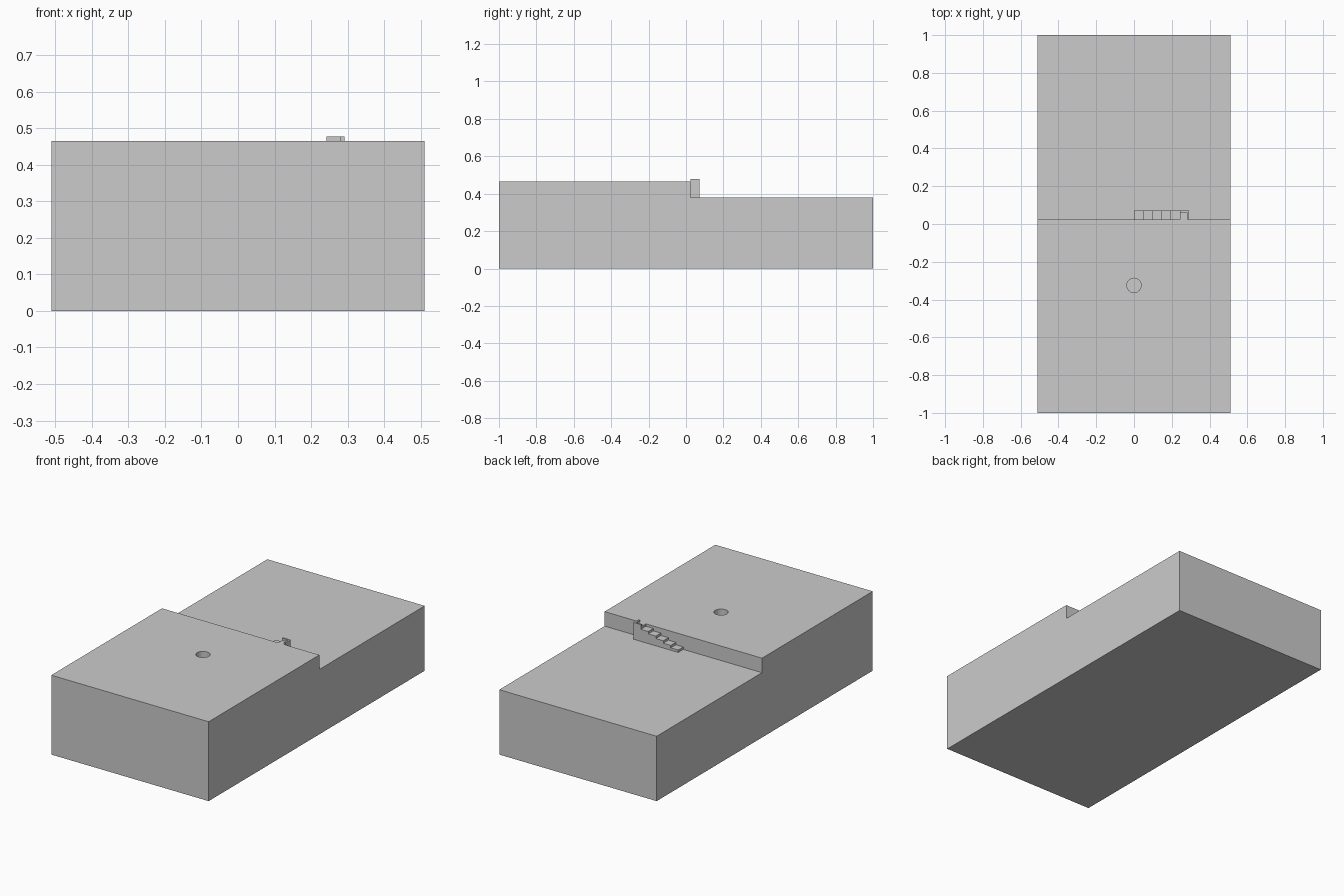
import bpy, bmesh

if "Cube" in bpy.data.objects:
    bpy.data.objects.remove(bpy.data.objects["Cube"])

Y_STEP, Z_LOW, Z_HIGH = 0.025, 0.38, 0.465


def extrude_profile(name, points, offset):
    """Solid prism from a planar outline pushed along offset."""
    bm = bmesh.new()
    face = bm.faces.new([bm.verts.new(p) for p in points])
    new = bmesh.ops.extrude_face_region(bm, geom=[face])["geom"]
    verts = [v for v in new if isinstance(v, bmesh.types.BMVert)]
    bmesh.ops.translate(bm, verts=verts, vec=offset)
    bmesh.ops.recalc_face_normals(bm, faces=bm.faces)
    mesh = bpy.data.meshes.new(name)
    bm.to_mesh(mesh)
    bm.free()
    obj = bpy.data.objects.new(name, mesh)
    bpy.context.collection.objects.link(obj)
    return obj


# Two-level base block
side = [(-1, 0), (1, 0), (1, Z_LOW), (Y_STEP, Z_LOW), (Y_STEP, Z_HIGH), (-1, Z_HIGH)]
block = extrude_profile("terraced_block", [(-0.51, y, z) for y, z in side], (1.02, 0, 0))

# Round hole in the upper level
depth = 0.085
bpy.ops.mesh.primitive_cylinder_add(vertices=32, radius=0.038, depth=depth * 2,
                                    location=(0, -0.325, Z_HIGH))
cutter = bpy.context.object
cutter.name = "hole_cutter"
cutter.hide_render = True
cut = block.modifiers.new("hole", 'BOOLEAN')
cut.operation, cut.solver, cut.object = 'DIFFERENCE', 'EXACT', cutter
bpy.context.view_layer.objects.active = block
bpy.ops.object.modifier_apply(modifier=cut.name)
bpy.data.objects.remove(cutter)

# Staircase along the ledge, rising towards +x
steps, run = 6, 0.0485
rise = (Z_HIGH - Z_LOW) / steps
y0, y1 = Y_STEP, 0.072
outline = [(0, Z_LOW)]
for i in range(steps):
    z = Z_LOW + (i + 1) * rise
    outline += [(i * run, z), ((i + 1) * run, z)]
x_end = steps * run
outline.append((x_end, Z_LOW))
extrude_profile("staircase", [(x, y0, z) for x, z in outline], (0, y1 - y0, 0))

# L-shaped kerb around the top landing
t, x0 = 0.01, x_end - run
kerb = [(x0, y1), (x0, y1 - t), (x_end - t, y1 - t), (x_end - t, y0), (x_end, y0), (x_end, y1)]
extrude_profile("landing_kerb", [(x, y, Z_HIGH) for x, y in kerb], (0, 0, 0.013))
